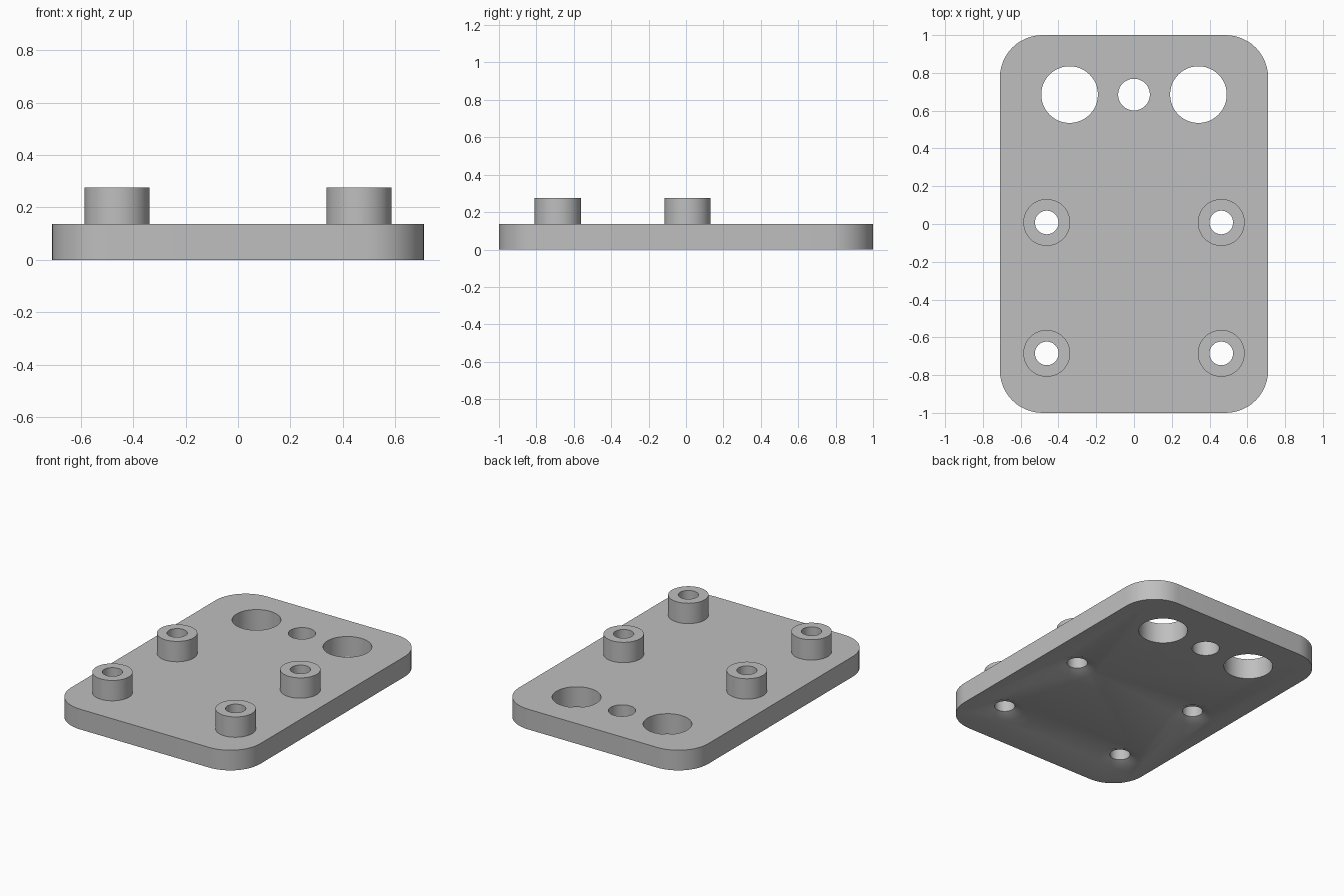
import bpy
import bmesh
import math

cube = bpy.data.objects.get("Cube")
if cube:
    bpy.data.objects.remove(cube, do_unlink=True)

HALF_X, HALF_Y, CORNER = 0.71, 1.0, 0.225
PLATE_TOP, BOSS_TOP = 0.137, 0.275
BOSS_R, BORE_R = 0.124, 0.0625
SINK_R, SINK_DEPTH = 0.124, 0.025
BOSS_X, BOSS_YS = 0.462, (0.008, -0.685)
HOLE_Y = 0.685

gray = bpy.data.materials.new("plain gray")
gray.use_nodes = True
gray.diffuse_color = (0.52, 0.52, 0.52, 1)
gray.node_tree.nodes["Principled BSDF"].inputs["Base Color"].default_value = (0.52, 0.52, 0.52, 1)


def finish(name, bm):
    bmesh.ops.recalc_face_normals(bm, faces=bm.faces)
    mesh = bpy.data.meshes.new(name)
    bm.to_mesh(mesh)
    bm.free()
    mesh.materials.append(gray)
    obj = bpy.data.objects.new(name, mesh)
    bpy.context.collection.objects.link(obj)
    return obj


def turned(name, x, y, profile, segments=48):
    """Solid of revolution from (radius, z) pairs, capped at both ends."""
    bm = bmesh.new()
    angles = [2 * math.pi * i / segments for i in range(segments)]
    rings = [[bm.verts.new((x + r * math.cos(a), y + r * math.sin(a), z)) for a in angles]
             for r, z in profile]
    for low, high in zip(rings, rings[1:]):
        for i in range(segments):
            j = (i + 1) % segments
            bm.faces.new((low[i], low[j], high[j], high[i]))
    bm.faces.new(rings[0][::-1])
    bm.faces.new(rings[-1])
    return finish(name, bm)


def combine(target, tool, operation):
    mod = target.modifiers.new(operation.lower(), "BOOLEAN")
    mod.operation, mod.solver, mod.object = operation, "EXACT", tool
    bpy.context.view_layer.objects.active = target
    bpy.ops.object.modifier_apply(modifier=mod.name)
    bpy.data.objects.remove(tool, do_unlink=True)


# Rounded base plate
bm = bmesh.new()
outline = []
for k, (sx, sy) in enumerate([(1, 1), (-1, 1), (-1, -1), (1, -1)]):
    for i in range(13):
        a = math.pi / 2 * (k + i / 12)
        outline.append(bm.verts.new((sx * (HALF_X - CORNER) + CORNER * math.cos(a),
                                     sy * (HALF_Y - CORNER) + CORNER * math.sin(a), 0)))
base = bm.faces.new(outline)
top = bmesh.ops.extrude_face_region(bm, geom=[base], use_keep_orig=True)["geom"]
bmesh.ops.translate(bm, vec=(0, 0, PLATE_TOP),
                    verts=[v for v in top if isinstance(v, bmesh.types.BMVert)])
plate = finish("mounting_plate", bm)

# Raised bosses, bored through and shallowly countersunk underneath
slope = (SINK_R - BORE_R) / SINK_DEPTH
for side in (-1, 1):
    for y in BOSS_YS:
        x = side * BOSS_X
        combine(plate, turned("boss", x, y, [(BOSS_R, 0.07), (BOSS_R, BOSS_TOP)]), "UNION")
        bore = [(SINK_R + 0.02 * slope, -0.02), (BORE_R, SINK_DEPTH), (BORE_R, 0.4)]
        combine(plate, turned("bore_cutter", x, y, bore), "DIFFERENCE")

# Row of through holes at the back
for x, r in ((-0.341, 0.15), (0, 0.084), (0.341, 0.15)):
    combine(plate, turned("hole_cutter", x, HOLE_Y, [(r, -0.1), (r, 0.4)]), "DIFFERENCE")

bpy.ops.object.select_all(action="DESELECT")
plate.select_set(True)
bpy.context.view_layer.objects.active = plate
bpy.ops.object.shade_smooth_by_angle(angle=math.radians(30))
